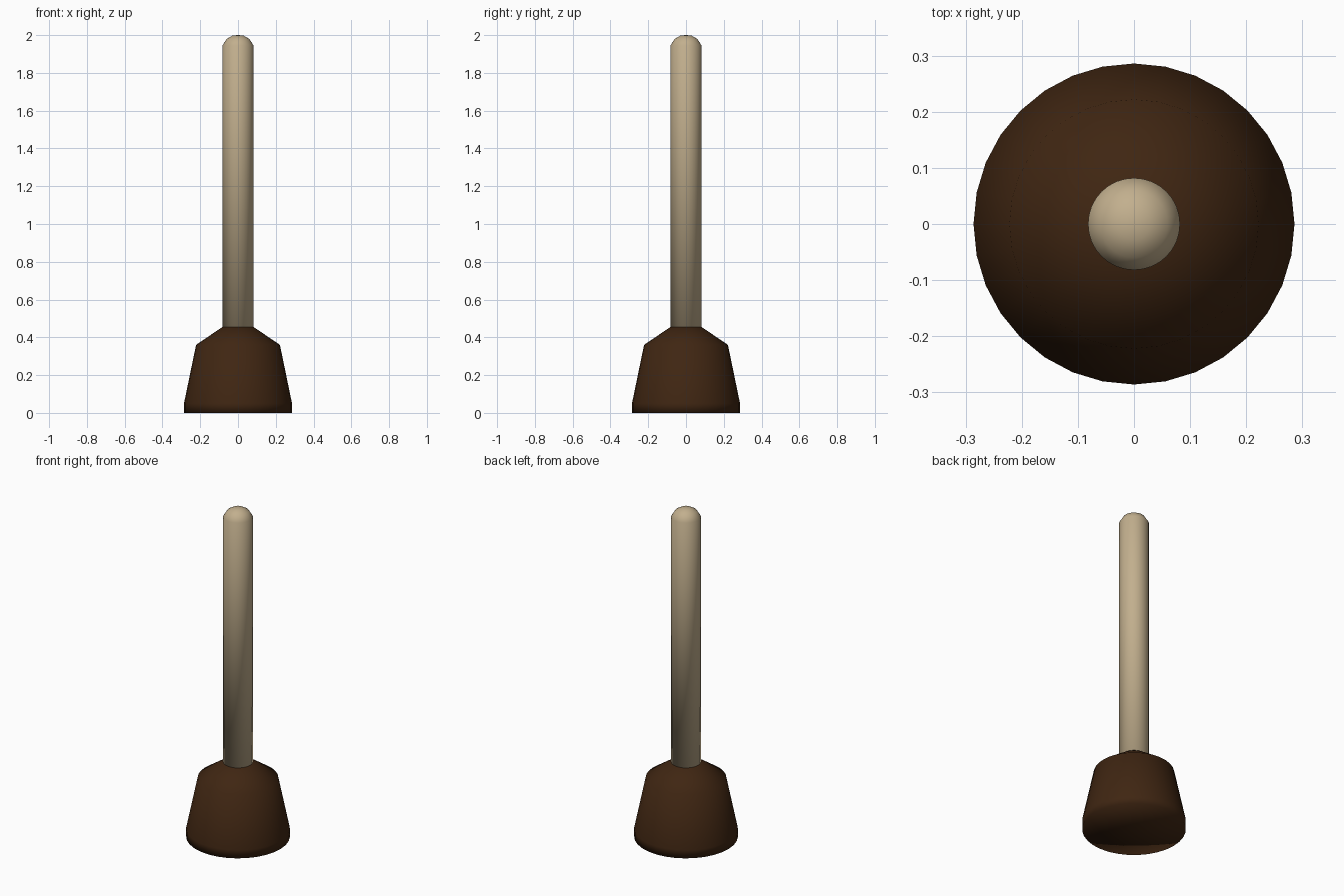
import bpy, bmesh, math

if "Cube" in bpy.data.objects:
    bpy.data.objects.remove(bpy.data.objects["Cube"])

def material(name, rgb):
    m = bpy.data.materials.new(name)
    m.diffuse_color = (*rgb, 1)
    m.use_nodes = True
    m.node_tree.nodes["Principled BSDF"].inputs["Base Color"].default_value = m.diffuse_color
    return m

def lathe(name, profile, mat, n=32):
    """Revolve (radius, z) points around z; radius 0 gives a pole."""
    bm = bmesh.new()
    rings = []
    for r, z in profile:
        if r == 0:
            rings.append([bm.verts.new((0, 0, z))] * n)
        else:
            rings.append([bm.verts.new((r * math.cos(2 * math.pi * i / n),
                                        r * math.sin(2 * math.pi * i / n), z))
                          for i in range(n)])
    for a, b in zip(rings, rings[1:]):
        for i in range(n):
            j = (i + 1) % n
            corners = list(dict.fromkeys((a[i], a[j], b[j], b[i])))
            bm.faces.new(corners).smooth = True
    bmesh.ops.recalc_face_normals(bm, faces=bm.faces)
    me = bpy.data.meshes.new(name)
    bm.to_mesh(me)
    bm.free()
    me.materials.append(mat)
    ob = bpy.data.objects.new(name, me)
    bpy.context.collection.objects.link(ob)
    return ob

rubber = material("dark brown rubber", (0.05, 0.019, 0.006))
wood = material("pale wood", (0.54, 0.43, 0.27))

# Flared cup with a closed, flat underside
lathe("rubber_cup", [(0, 0), (0.286, 0), (0.286, 0.05), (0.222, 0.36),
                     (0.082, 0.455), (0, 0.455)], rubber)

# Straight stick with a rounded tip
lathe("handle", [(0, 0.43), (0.082, 0.43), (0.082, 1.945), (0.06, 1.98),
                 (0.028, 1.998), (0, 2.0)], wood)
